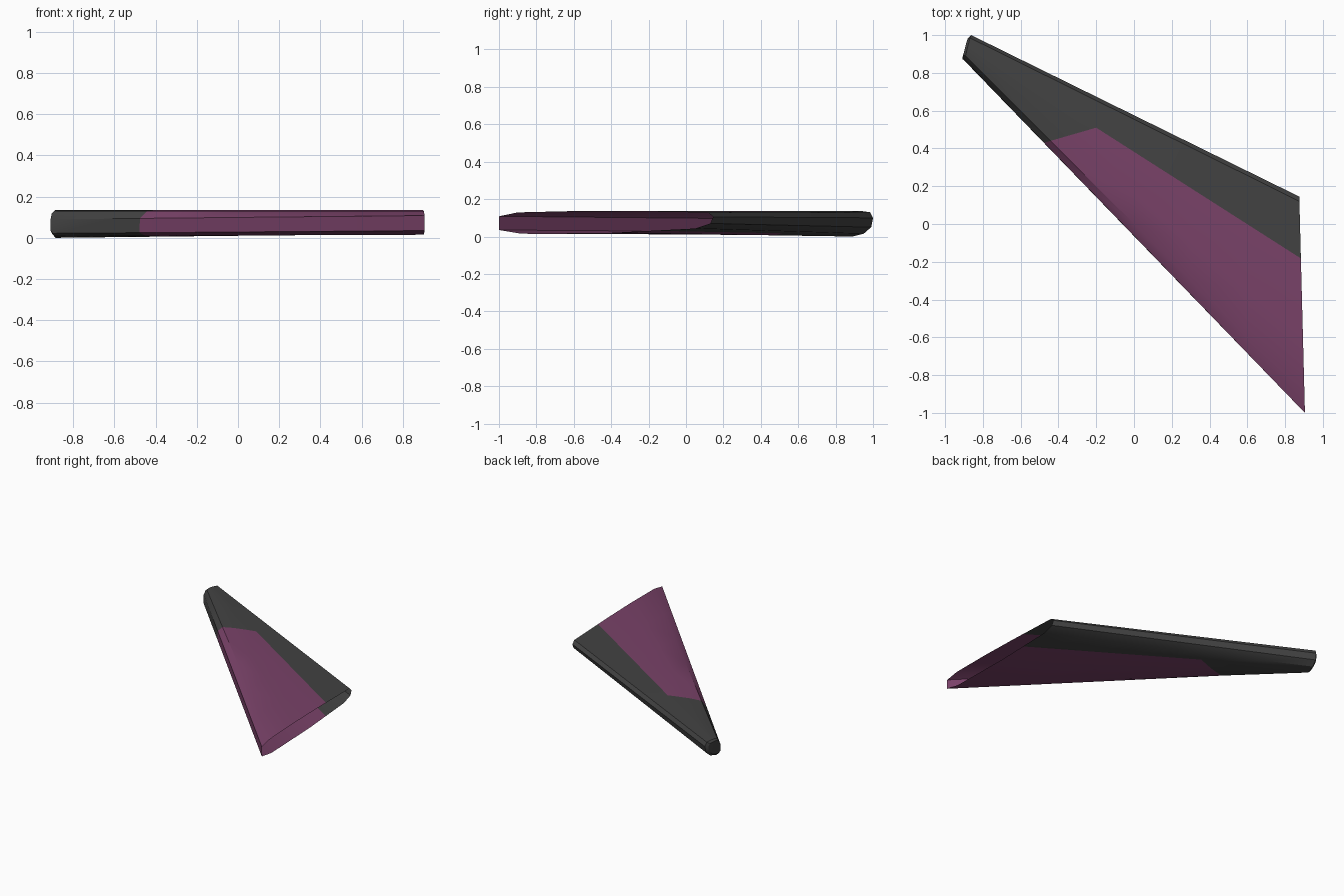
import bpy, bmesh, math
from mathutils import Vector

if "Cube" in bpy.data.objects:
    bpy.data.objects.remove(bpy.data.objects["Cube"])

# One material per colour
def material(name, rgb):
    m = bpy.data.materials.new(name)
    m.diffuse_color = (*rgb, 1)
    m.use_nodes = True
    m.node_tree.nodes["Principled BSDF"].inputs["Base Color"].default_value = m.diffuse_color
    return m

grey = material("dark_grey", (0.055, 0.055, 0.055))
purple = material("plum_purple", (0.19, 0.054, 0.138))

# Root section (y, z): leading edge bottom, underside, trailing edge, top
root_yz = [(-1.0, .035), (-.88, .015), (-.4, .02), (.05, .043), (.13, .07), (.145, .105),
           (.12, .128), (-.3, .135), (-.6, .136), (-.9, .129), (-1.0, .108)]
root = [Vector((.905 - .0262 * (y + 1), y, z)) for y, z in root_yz]

# Tip section, same point order
tip = [Vector(p) for p in [
    (-.898, .865, .022), (-.89, .87, .008), (-.885, .89, .0), (-.872, .95, .015),
    (-.866, .99, .05), (-.862, 1.0, .1), (-.868, .985, .13), (-.88, .94, .136),
    (-.886, .915, .136), (-.892, .89, .13), (-.899, .868, .09)]]

# Loft the wing skin from the open root to the tip
bm = bmesh.new()
SPANS = 6
n = len(root)
rings = [[bm.verts.new(a.lerp(b, s / SPANS)) for a, b in zip(root, tip)]
         for s in range(SPANS + 1)]

# Slightly domed tip cap
centre = sum(tip, Vector()) / n
rings.append([bm.verts.new(centre + (p - centre) * .8 + Vector((-.014, -.003, 0))) for p in tip])
for a, b in zip(rings, rings[1:]):
    for i in range(n):
        j = (i + 1) % n
        bm.faces.new((a[i], a[j], b[j], b[i]))
bm.faces.new(rings[-1])
bmesh.ops.recalc_face_normals(bm, faces=bm.faces[:])
if sum(f.normal.z * f.calc_center_median().z * f.calc_area() for f in bm.faces) < 0:
    bmesh.ops.reverse_faces(bm, faces=bm.faces[:])

# Cut the skin along the two edges of the painted panel
panel_edges = [((-.2, .51, 0), (.88, -.18, 0)), ((-.46, .435, 0), (-.2, .51, 0))]
planes = []
for a, b in panel_edges:
    a, b = Vector(a), Vector(b)
    normal = Vector((a.y - b.y, b.x - a.x, 0)).normalized()
    planes.append((a, normal))
    bmesh.ops.bisect_plane(bm, geom=bm.verts[:] + bm.edges[:] + bm.faces[:],
                           dist=1e-5, plane_co=a, plane_no=normal)

# Purple in front of both panel edges, grey behind
for f in bm.faces:
    c = f.calc_center_median()
    f.material_index = int(all((c - co).dot(no) < 0 for co, no in planes))

mesh = bpy.data.meshes.new("wing")
bm.to_mesh(mesh)
bm.free()
mesh.materials.append(grey)
mesh.materials.append(purple)
wing = bpy.data.objects.new("wing", mesh)
bpy.context.collection.objects.link(wing)
bpy.context.view_layer.objects.active = wing
wing.select_set(True)
bpy.ops.object.shade_smooth_by_angle(angle=math.radians(30))
